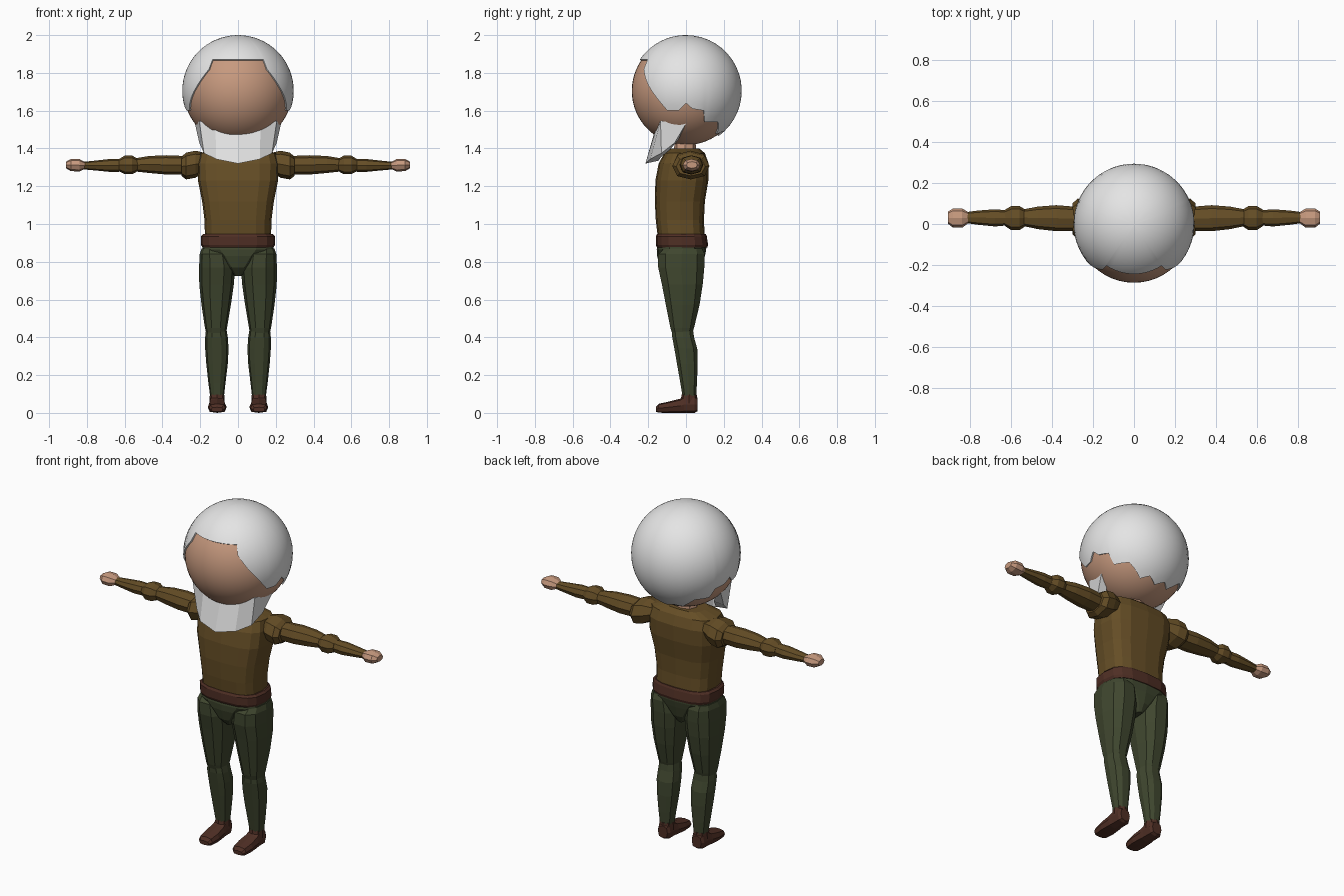
import bpy, bmesh, math
from mathutils import Vector


def material(name, rgb):
    m = bpy.data.materials.new(name)
    m.diffuse_color = (*rgb, 1)
    return m


SKIN = material("skin", (0.57, 0.32, 0.21))
HAIR = material("white_hair", (0.78, 0.78, 0.78))
SHIRT = material("brown_shirt", (0.13, 0.075, 0.019))
TROUSERS = material("green_trousers", (0.050, 0.062, 0.028))
LEATHER = material("dark_leather", (0.078, 0.028, 0.018))


def make(name, bm, mat, smooth=False):
    bmesh.ops.recalc_face_normals(bm, faces=bm.faces)
    me = bpy.data.meshes.new(name)
    bm.to_mesh(me)
    bm.free()
    me.materials.append(mat)
    ob = bpy.data.objects.new(name, me)
    bpy.context.collection.objects.link(ob)
    if smooth:
        bpy.ops.object.select_all(action='DESELECT')
        ob.select_set(True)
        bpy.context.view_layer.objects.active = ob
        bpy.ops.object.shade_smooth_by_angle(angle=math.radians(35))
    return ob


def loft(name, mat, rings, n=8, p=0.85, axis='z', mirror=False):
    """Skin superellipse rings (position, lo_u, hi_u, lo_v, hi_v) along an axis.
    axis z: u=x v=y; axis x: u=y v=z; axis y: u=x v=z."""
    bm = bmesh.new()
    loops = []
    for t, u0, u1, v0, v1 in rings:
        loop = []
        for i in range(n):
            a = 2 * math.pi * i / n
            c, s = math.cos(a), math.sin(a)
            u = (u0 + u1) / 2 + (u1 - u0) / 2 * math.copysign(abs(c) ** p, c)
            v = (v0 + v1) / 2 + (v1 - v0) / 2 * math.copysign(abs(s) ** p, s)
            co = {'z': (u, v, t), 'x': (t, u, v), 'y': (u, t, v)}[axis]
            loop.append(bm.verts.new(co))
        loops.append(loop)
    for a, b in zip(loops, loops[1:]):
        for i in range(n):
            j = (i + 1) % n
            bm.faces.new((a[i], a[j], b[j], b[i]))
    bm.faces.new(loops[0])
    bm.faces.new(loops[-1])
    ob = make(name, bm, mat)
    if mirror:
        m = ob.modifiers.new("mirror", 'MIRROR')
        m.use_mirror_merge = False
    return ob


# Head
HEAD = Vector((0, 0, 1.705))
bm = bmesh.new()
bmesh.ops.create_uvsphere(bm, u_segments=48, v_segments=32, radius=0.287)
bmesh.ops.translate(bm, verts=bm.verts, vec=HEAD)
make("head", bm, SKIN, True)

# Hair cap: jagged hairline (degrees from the front, height), swept up to the crown
line = [(0, 1.87), (33.5, 1.87), (34.5, 1.82), (47, 1.735), (69, 1.60), (82, 1.60),
        (90, 1.64), (97, 1.61), (110, 1.60), (114, 1.54), (134, 1.54),
        (150, 1.475), (165, 1.49), (180, 1.465)]
half = []
for (a0, z0), (a1, z1) in zip(line, line[1:]):
    k = max(1, math.ceil((a1 - a0) / 6))
    half += [(a0 + (a1 - a0) * i / k, z0 + (z1 - z0) * i / k) for i in range(k)]
edge = half + [line[-1]] + [(360 - a, z) for a, z in reversed(half[1:])]
bm = bmesh.new()
R, ROWS = 0.295, 18
top = bm.verts.new(HEAD + Vector((0, 0, R)))
columns = []
for az, z in edge:
    a, low = math.radians(az), math.acos((z - HEAD.z) / R)
    col = []
    for r in range(ROWS + 1):
        # the first point tucks the rim into the head
        rad = 0.283 if r == 0 else R
        th = low * (1 - max(0, r - 1) / ROWS)
        col.append(bm.verts.new(HEAD + rad * Vector((
            math.sin(th) * math.sin(a), -math.sin(th) * math.cos(a), math.cos(th)))))
    columns.append(col)
for a, b in zip(columns, columns[1:] + columns[:1]):
    for r in range(ROWS):
        bm.faces.new((a[r], b[r], b[r + 1], a[r + 1]))
    bm.faces.new((a[-1], b[-1], top))
make("hair", bm, HAIR, True)

# Beard: tapered band around the jaw, thickened inward
side = [((0.228, 0.00, 1.532), (0.205, -0.06, 1.43)),
        ((0.205, -0.135, 1.545), (0.18, -0.13, 1.375)),
        ((0.12, -0.15, 1.53), (0.115, -0.19, 1.343)),
        ((0, -0.155, 1.53), (0, -0.215, 1.32))]
flip = lambda q: (-q[0], q[1], q[2])
strip = side + [(flip(t), flip(b)) for t, b in reversed(side[:-1])]
bm = bmesh.new()
cols = []
for t, b in strip:
    inner_t = (t[0] * 0.9, t[1] * 0.7, t[2])
    inner_b = (b[0] * 0.75, b[1] * 0.68, b[2] + 0.015)
    cols.append([bm.verts.new(q) for q in (t, b, inner_b, inner_t)])
for a, b in zip(cols, cols[1:]):
    for i in range(4):
        j = (i + 1) % 4
        bm.faces.new((a[i], a[j], b[j], b[i]))
bm.faces.new(cols[0])
bm.faces.new(cols[-1])
make("beard", bm, HAIR)

# Neck, torso, belt and hips
loft("neck", SKIN, [(1.36, -0.07, 0.07, -0.065, 0.055), (1.45, -0.06, 0.06, -0.06, 0.05)])
loft("torso", SHIRT, [
    (0.92, -0.175, 0.175, -0.148, 0.10), (1.02, -0.177, 0.177, -0.16, 0.095),
    (1.12, -0.19, 0.19, -0.165, 0.10), (1.23, -0.212, 0.212, -0.162, 0.118),
    (1.32, -0.215, 0.215, -0.145, 0.12), (1.375, -0.20, 0.20, -0.115, 0.10),
    (1.40, -0.12, 0.12, -0.08, 0.07)], n=16, p=0.65)
loft("belt", LEATHER, [
    (0.875, -0.188, 0.188, -0.153, 0.112), (0.89, -0.196, 0.196, -0.16, 0.117),
    (0.935, -0.196, 0.196, -0.16, 0.11), (0.947, -0.185, 0.185, -0.153, 0.105)],
    n=16, p=0.7)
loft("hips", TROUSERS, [
    (0.725, -0.018, 0.018, -0.10, 0.06), (0.77, -0.065, 0.065, -0.138, 0.085),
    (0.83, -0.135, 0.135, -0.153, 0.10), (0.865, -0.188, 0.188, -0.155, 0.107),
    (0.89, -0.19, 0.19, -0.15, 0.108)], n=16, p=0.7)

# Legs
loft("thigh", TROUSERS, [
    (0.87, 0.06, 0.193, -0.12, 0.09), (0.84, 0.03, 0.203, -0.152, 0.104),
    (0.77, 0.015, 0.206, -0.152, 0.102), (0.68, 0.022, 0.205, -0.132, 0.093),
    (0.57, 0.038, 0.193, -0.11, 0.075), (0.45, 0.058, 0.175, -0.085, 0.045),
    (0.42, 0.064, 0.168, -0.075, 0.035)], n=10, p=0.8, mirror=True)
loft("shin", TROUSERS, [
    (0.45, 0.062, 0.168, -0.078, 0.038), (0.40, 0.054, 0.174, -0.075, 0.045),
    (0.34, 0.050, 0.174, -0.064, 0.062), (0.26, 0.054, 0.168, -0.05, 0.064),
    (0.16, 0.066, 0.157, -0.032, 0.06), (0.09, 0.074, 0.148, -0.02, 0.055)],
    n=10, p=0.8, mirror=True)

# Shoes
loft("shoe", LEATHER, [
    (-0.16, 0.08, 0.142, 0.006, 0.03), (-0.145, 0.066, 0.154, 0.001, 0.048),
    (-0.09, 0.06, 0.16, 0.0, 0.060), (-0.03, 0.066, 0.156, 0.0, 0.075),
    (-0.01, 0.069, 0.153, 0.0, 0.088), (0.045, 0.07, 0.152, 0.0, 0.09),
    (0.06, 0.08, 0.142, 0.008, 0.08)], p=0.65, axis='y', mirror=True)
loft("shoe_cuff", LEATHER, [
    (0.05, 0.07, 0.152, -0.03, 0.06), (0.098, 0.073, 0.149, -0.023, 0.058)], mirror=True)

# Arms, stretched straight out to the sides
loft("shoulder", SHIRT, [
    (0.17, -0.04, 0.09, 1.28, 0 + 1.375), (0.225, -0.068, 0.118, 1.245, 1.388),
    (0.275, -0.072, 0.124, 1.236, 1.378), (0.30, -0.052, 0.102, 1.255, 1.355)],
    axis='x', mirror=True)
loft("upper_arm", SHIRT, [
    (0.28, -0.034, 0.084, 1.262, 1.36), (0.38, -0.035, 0.092, 1.262, 1.364),
    (0.47, -0.025, 0.085, 1.270, 1.36), (0.56, -0.006, 0.068, 1.28, 1.345)],
    axis='x', mirror=True)
loft("elbow", SHIRT, [
    (0.53, -0.01, 0.07, 1.28, 1.344), (0.56, -0.03, 0.088, 1.264, 1.362),
    (0.60, -0.03, 0.088, 1.264, 1.362), (0.63, -0.01, 0.07, 1.28, 1.344)],
    axis='x', mirror=True)
loft("forearm", SHIRT, [
    (0.60, -0.005, 0.065, 1.277, 1.345), (0.68, -0.012, 0.072, 1.276, 1.344),
    (0.76, -0.004, 0.066, 1.284, 1.335), (0.83, 0.006, 0.057, 1.29, 1.328)],
    axis='x', mirror=True)
loft("hand", SKIN, [
    (0.81, 0.004, 0.058, 1.292, 1.328), (0.84, -0.018, 0.076, 1.278, 1.344),
    (0.885, -0.018, 0.076, 1.280, 1.344), (0.91, 0.002, 0.06, 1.295, 1.33)],
    axis='x', mirror=True)
